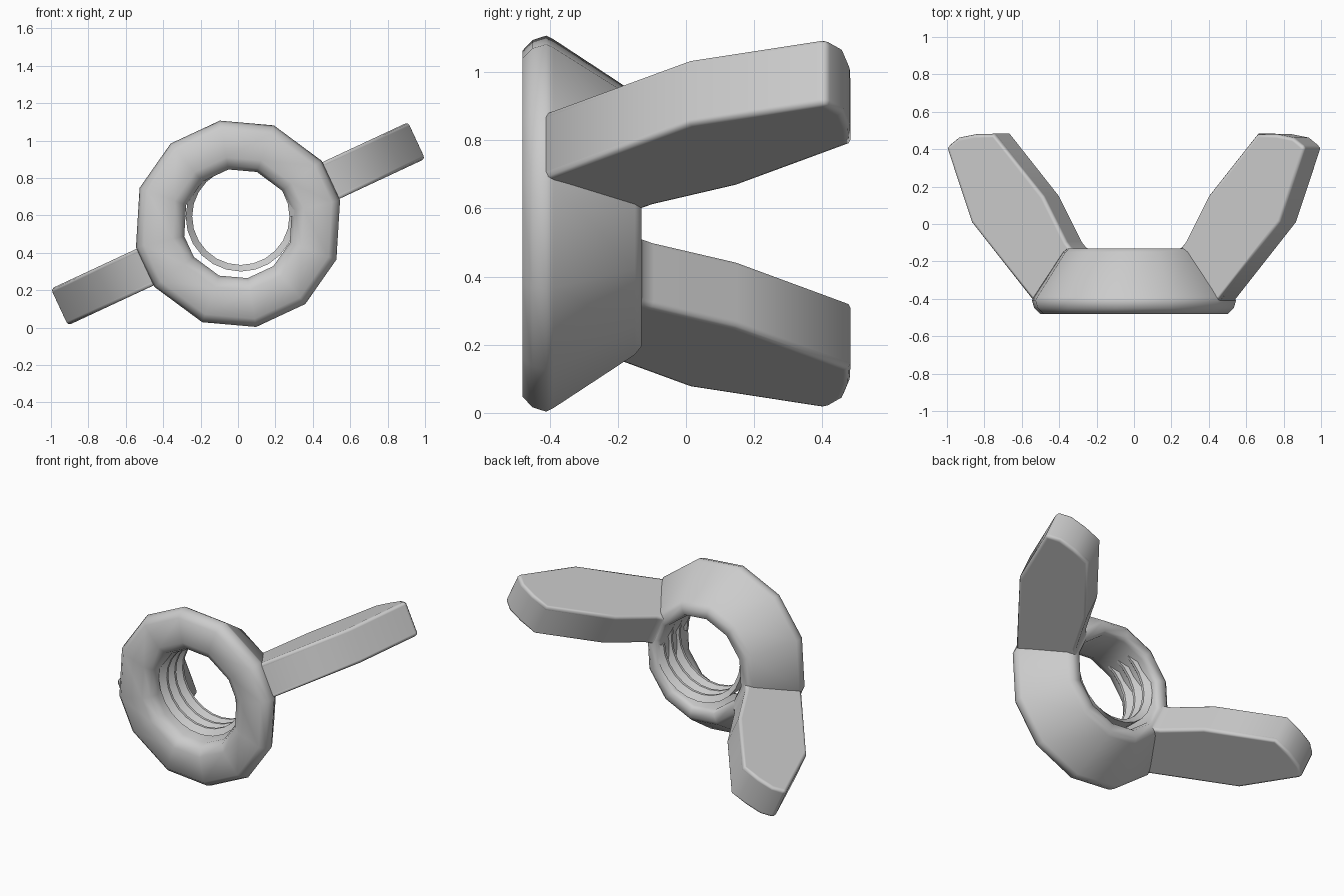
import bpy, bmesh, math
from mathutils import Matrix, Vector

if "Cube" in bpy.data.objects:
    bpy.data.objects.remove(bpy.data.objects["Cube"], do_unlink=True)

CENTRE_Z = 0.555
TILT = math.radians(25)          # the wings lean round the hole axis

steel = bpy.data.materials.new("grey_steel")
steel.use_nodes = True
colour = (0.6, 0.6, 0.6, 1)
steel.diffuse_color = colour
steel.node_tree.nodes["Principled BSDF"].inputs["Base Color"].default_value = colour


def finish(name, bm):
    bmesh.ops.recalc_face_normals(bm, faces=bm.faces)
    for face in bm.faces:
        face.smooth = True
    mesh = bpy.data.meshes.new(name)
    bm.to_mesh(mesh)
    bm.free()
    mesh.materials.append(steel)
    ob = bpy.data.objects.new(name, mesh)
    bpy.context.collection.objects.link(ob)
    return ob


def bridge(bm, rows, close_rows, close_profile):
    n, m = len(rows), len(rows[0])
    for i in range(n if close_rows else n - 1):
        a, b = rows[i], rows[(i + 1) % n]
        for j in range(m if close_profile else m - 1):
            k = (j + 1) % m
            bm.faces.new((a[j], a[k], b[k], b[j]))


# Nut body: a closed ring profile (radius, y) swept round twelve corners
profile = [(0.36, -0.48), (0.315, -0.455), (0.295, -0.41), (0.295, -0.16),
           (0.31, -0.13), (0.365, -0.13), (0.39, -0.15), (0.55, -0.39),
           (0.56, -0.41), (0.547, -0.45), (0.515, -0.48)]
half = [-12, 12, 45, 75, 105, 135]
corners = [math.radians(a) + TILT for a in half + [a + 180 for a in half]]
bm = bmesh.new()
rows = [[bm.verts.new((r * math.cos(a), y, CENTRE_Z + r * math.sin(a)))
         for r, y in profile] for a in corners]
bridge(bm, rows, True, True)
finish("nut_body", bm)

# Wings: an outline (distance from the axis, y) given thickness and soft edges
outline = [(0.55, -0.41), (0.914, 0.01), (1.06, 0.41), (0.99, 0.462),
           (0.89, 0.48), (0.775, 0.483), (0.485, 0.15), (0.35, -0.095),
           (0.325, -0.125), (0.3, -0.135), (0.32, -0.3), (0.46, -0.4)]
THICK = 0.108
for name, turn in (("left_wing", TILT), ("right_wing", TILT + math.pi)):
    spin = Matrix.Translation((0, 0, CENTRE_Z)) @ Matrix.Rotation(-turn, 4, 'Y')
    bm = bmesh.new()
    sides = [[bm.verts.new(spin @ Vector((u, y, t))) for u, y in outline]
             for t in (-THICK, THICK)]
    bridge(bm, sides, False, True)
    for side in sides:
        bm.faces.new(side)
    wing = finish(name, bm)
    bevel = wing.modifiers.new("soft_edges", 'BEVEL')
    bevel.width = 0.02
    bevel.segments = 2
    bevel.limit_method = 'ANGLE'
    bevel.angle_limit = math.radians(60)
    bevel.harden_normals = True

# Screw thread: a helical ridge lining the hole, slightly off the axis
STEPS, TURNS, PITCH = 24, 3, 0.08
bm = bmesh.new()
rows = []
for i in range(STEPS * TURNS + 1):
    a = math.tau * i / STEPS
    y0 = -0.41 + PITCH * i / STEPS
    rows.append([bm.verts.new((0.015 + r * math.cos(a), y0 + dy,
                               CENTRE_Z + 0.04 + r * math.sin(a)))
                 for r, dy in ((0.295, -PITCH / 2), (0.26, -0.008),
                               (0.26, 0.008), (0.295, PITCH / 2))])
bridge(bm, rows, False, True)
bm.faces.new(rows[0])
bm.faces.new(rows[-1])
thread = finish("screw_thread", bm)
bpy.ops.object.select_all(action='DESELECT')
thread.select_set(True)
bpy.context.view_layer.objects.active = thread
bpy.ops.object.shade_smooth_by_angle(angle=math.radians(35))
